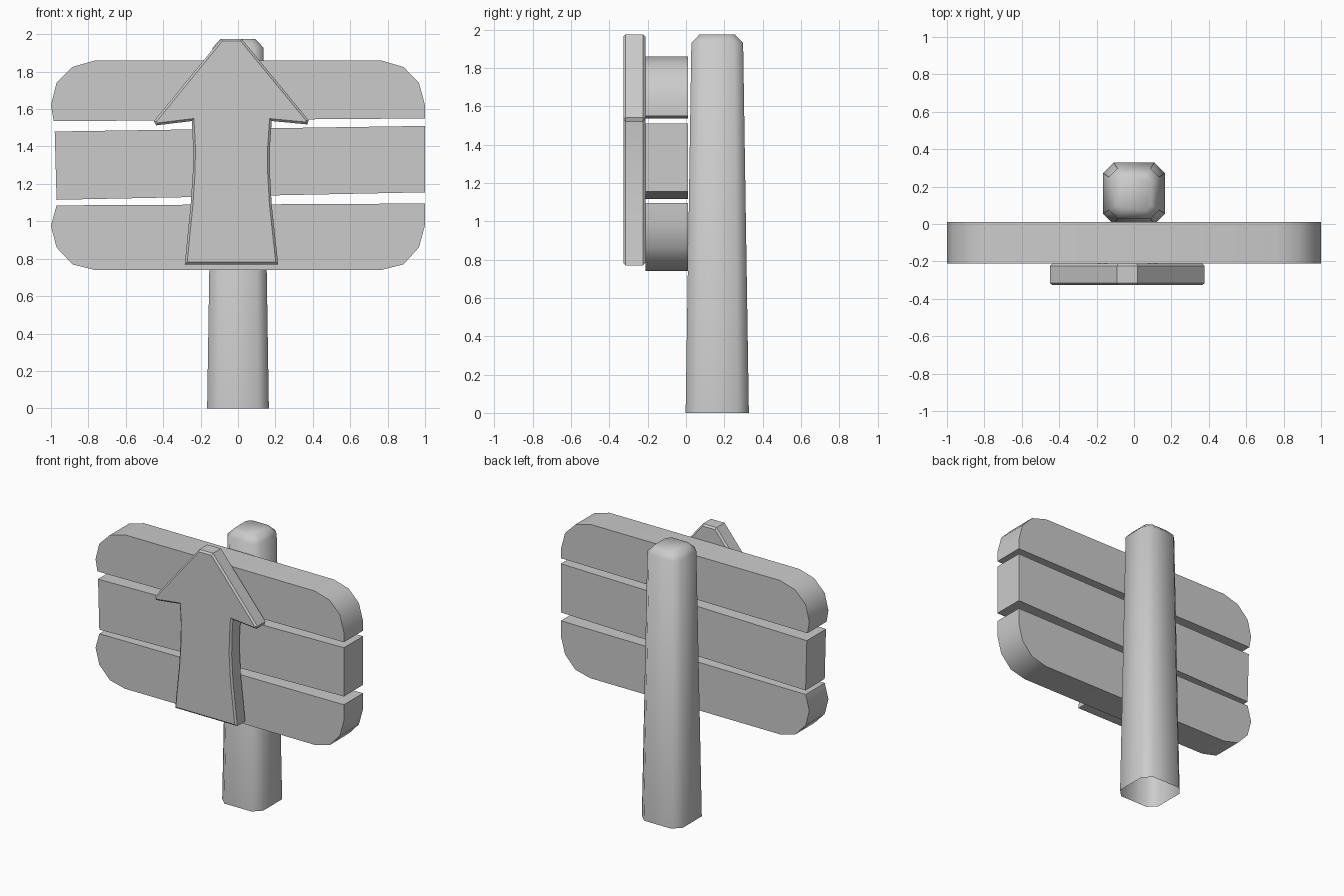
import bpy, bmesh, math

if "Cube" in bpy.data.objects:
    bpy.data.objects.remove(bpy.data.objects["Cube"])


def finish(name, bm, angle):
    bmesh.ops.recalc_face_normals(bm, faces=bm.faces)
    mesh = bpy.data.meshes.new(name)
    bm.to_mesh(mesh)
    bm.free()
    ob = bpy.data.objects.new(name, mesh)
    bpy.context.collection.objects.link(ob)
    bpy.ops.object.select_all(action='DESELECT')
    ob.select_set(True)
    bpy.context.view_layer.objects.active = ob
    bpy.ops.object.shade_smooth_by_angle(angle=math.radians(angle))
    return ob


def slab(name, outline, y0, y1, bevel=0.0):
    """Extrude an x-z outline from y0 to y1, optionally chamfering both rims."""
    bm = bmesh.new()
    front = [bm.verts.new((x, y0, z)) for x, z in outline]
    back = [bm.verts.new((x, y1, z)) for x, z in outline]
    caps = [bm.faces.new(front), bm.faces.new(back[::-1])]
    n = len(outline)
    for i in range(n):
        j = (i + 1) % n
        bm.faces.new((front[i], back[i], back[j], front[j]))
    bmesh.ops.recalc_face_normals(bm, faces=bm.faces)
    if bevel:
        rims = [e for f in caps for e in f.edges]
        bmesh.ops.bevel(bm, geom=rims, offset=bevel, segments=1,
                        profile=0.5, affect='EDGES')
    return finish(name, bm, 35)


# Three planks with slightly crooked gaps
slab("top_plank", [(-0.985, 1.535), (-1, 1.62), (-0.97, 1.74), (-0.885, 1.825),
                   (-0.765, 1.86), (0.765, 1.86), (0.885, 1.825), (0.967, 1.742),
                   (1, 1.62), (1, 1.55)], -0.21, 0.01)
slab("middle_plank", [(-0.98, 1.48), (1, 1.51), (1, 1.155), (-0.97, 1.115)], -0.21, 0.01)
slab("bottom_plank", [(-0.97, 1.085), (-1, 0.975), (-0.97, 0.86), (-0.885, 0.77),
                      (-0.765, 0.74), (0.765, 0.74), (0.885, 0.77), (0.967, 0.86),
                      (1, 0.98), (1, 1.095)], -0.21, 0.01)

# Arrow with flared tail and chamfered rims
slab("arrow", [(-0.09, 1.975), (0.02, 1.975), (0.378, 1.54), (0.37, 1.518),
               (0.18, 1.536), (0.171, 1.4), (0.17, 1.27), (0.18, 1.09), (0.215, 0.77),
               (-0.285, 0.77), (-0.253, 1.09), (-0.241, 1.27), (-0.24, 1.4),
               (-0.247, 1.536), (-0.437, 1.513), (-0.45, 1.535)], -0.327, -0.212, 0.012)

# Tapered eight-sided post with chamfered top and open bottom
bm = bmesh.new()
rings = []
for half, cut, z in ((0.165, 0.056, 0), (0.135, 0.046, 1.93), (0.092, 0.03, 1.975)):
    a, b = half, half - cut
    pts = [(a, -b), (a, b), (b, a), (-b, a), (-a, b), (-a, -b), (-b, -a), (b, -a)]
    rings.append([bm.verts.new((x, y + 0.163, z)) for x, y in pts])
for lo, hi in zip(rings, rings[1:]):
    for i in range(8):
        j = (i + 1) % 8
        bm.faces.new((lo[i], lo[j], hi[j], hi[i]))
bm.faces.new(rings[-1])
finish("post", bm, 50)
